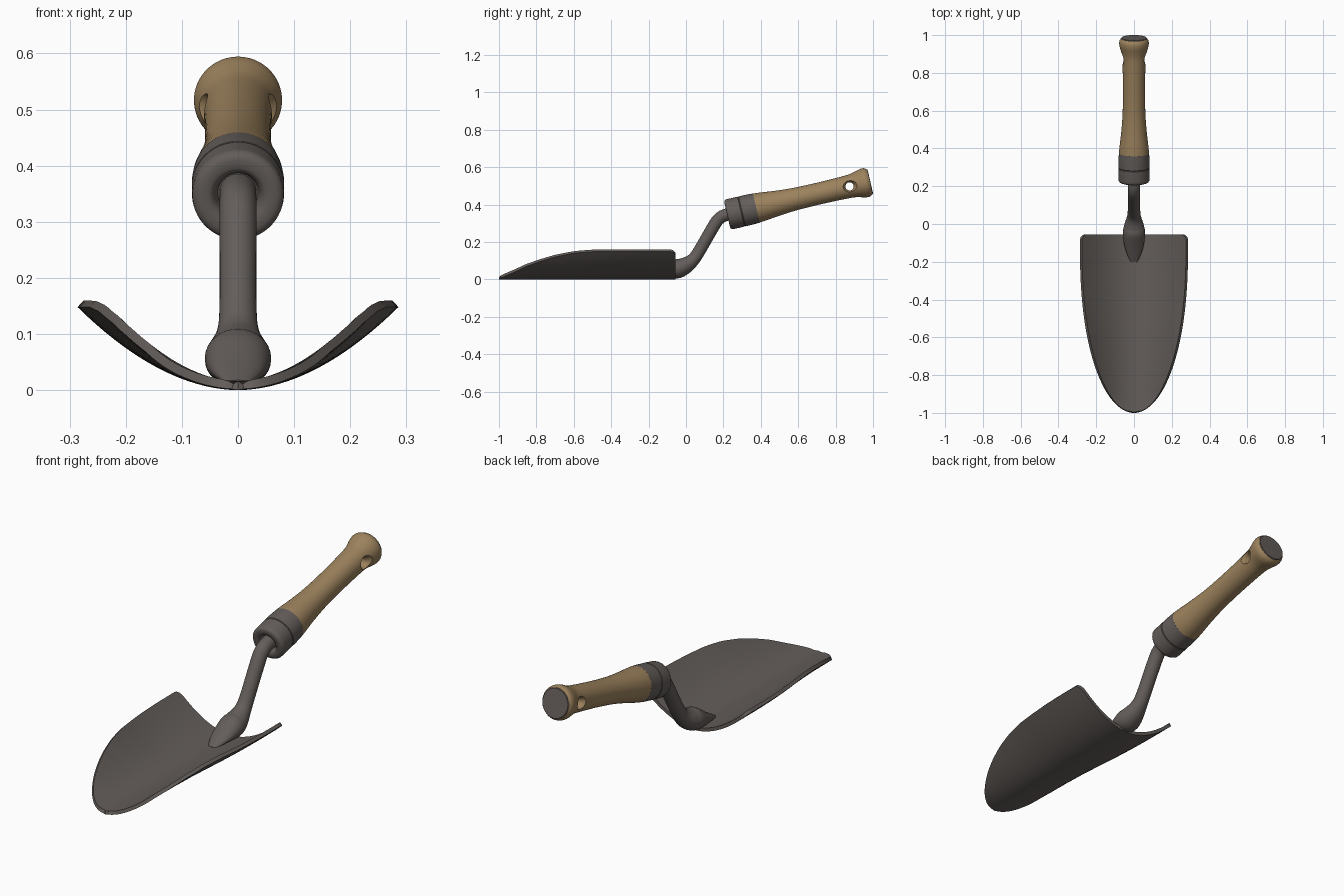
import bpy, bmesh, math
from mathutils import Vector

if "Cube" in bpy.data.objects:
    bpy.data.objects.remove(bpy.data.objects["Cube"])


def material(name, rgb):
    m = bpy.data.materials.new(name)
    m.diffuse_color = (*rgb, 1)
    m.use_nodes = True
    m.node_tree.nodes["Principled BSDF"].inputs["Base Color"].default_value = m.diffuse_color
    return m


STEEL = material("grey steel", (0.125, 0.110, 0.102))
WOOD = material("tan wood", (0.335, 0.225, 0.110))


def spline(pts, n):
    """Catmull-Rom through tuples of any length, n steps per span."""
    v = [Vector(p) for p in pts]
    v = [2 * v[0] - v[1]] + v + [2 * v[-1] - v[-2]]
    out = []
    for i in range(1, len(v) - 2):
        a, b, c, d = v[i - 1:i + 3]
        for k in range(n):
            t = k / n
            out.append(0.5 * (2 * b + (c - a) * t + (2 * a - 5 * b + 4 * c - d) * t * t
                              + (3 * b - a - 3 * c + d) * t ** 3))
    return out + [v[-2]]


def finish(bm, name, mat, angle=35):
    bmesh.ops.recalc_face_normals(bm, faces=bm.faces)
    me = bpy.data.meshes.new(name)
    bm.to_mesh(me)
    bm.free()
    me.materials.append(mat)
    ob = bpy.data.objects.new(name, me)
    bpy.context.collection.objects.link(ob)
    smooth(ob, angle)
    return ob


def smooth(ob, angle=35):
    bpy.ops.object.select_all(action='DESELECT')
    ob.select_set(True)
    bpy.context.view_layer.objects.active = ob
    bpy.ops.object.shade_smooth_by_angle(angle=math.radians(angle))


def loft(name, rings, mat, sides=48):
    """rings: (centre, side axis, up axis, side radius, up radius)"""
    bm = bmesh.new()
    loops = []
    for c, a, b, ra, rb in rings:
        loops.append([bm.verts.new(c + a * ra * math.cos(t) + b * rb * math.sin(t))
                      for t in (2 * math.pi * k / sides for k in range(sides))])
    for p, q in zip(loops, loops[1:]):
        for k in range(sides):
            j = (k + 1) % sides
            bm.faces.new((p[k], p[j], q[j], q[k]))
    bm.faces.new(loops[0])
    bm.faces.new(loops[-1])
    return finish(bm, name, mat)


X = Vector((1, 0, 0))

# Blade: curved scoop, superellipse outline, rounded rear corners
bm = bmesh.new()
LEN, HALF, COLS = 0.945, 0.286, 36
heights = [(0, .002), (.04, .02), (.09, .042), (.15, .071), (.22, .096), (.3, .12),
           (.4, .14), (.5, .148), (1, .148)]


def height(d):
    for (a, p), (b, q) in zip(heights, heights[1:]):
        if d <= b:
            return p + (q - p) * (d - a) / (b - a)


rows = []
ds = [0.9 * (k / 40) ** 2 for k in range(41)] + [.915 + .03 * math.sin(k * math.pi / 16) for k in range(9)]
for d in ds:
    full = HALF * math.sqrt(1 - max(0, (0.86 - d) / 0.86) ** 2.2)
    cut = max(0, (d - .915) / .03)
    w = full - 0.03 * (1 - math.sqrt(max(0, 1 - cut * cut)))
    row = []
    for k in range(COLS + 1):
        x = w * (2 * k / COLS - 1)
        u = abs(x) / full if full > 1e-6 else 0
        row.append(bm.verts.new((x, d - 1, height(d) * u ** 1.9)))
    rows.append(row)
for p, q in zip(rows, rows[1:]):
    for k in range(COLS):
        bm.faces.new((p[k], p[k + 1], q[k + 1], q[k]))
bmesh.ops.remove_doubles(bm, verts=bm.verts, dist=1e-5)
bmesh.ops.recalc_face_normals(bm, faces=bm.faces)
if sum(f.normal.z for f in bm.faces) < 0:
    bmesh.ops.reverse_faces(bm, faces=bm.faces)
blade_me = bpy.data.meshes.new("blade")
bm.to_mesh(blade_me)
bm.free()
blade_me.materials.append(STEEL)
blade = bpy.data.objects.new("blade", blade_me)
bpy.context.collection.objects.link(blade)
mod = blade.modifiers.new("thickness", 'SOLIDIFY')
mod.thickness, mod.offset = 0.016, 1
bpy.context.view_layer.objects.active = blade
bpy.ops.object.modifier_apply(modifier=mod.name)
smooth(blade)

# Neck: bent rod flaring into the blade; (y, z, half width, half height)
path = spline([(-.2, .012, .02, .006), (-.13, .034, .047, .024), (-.055, .054, .059, .05),
               (-.01, .070, .053, .046), (.035, .102, .038, .036), (.07, .150, .033, .033),
               (.15, .288, .033, .033), (.18, .327, .033, .033), (.215, .345, .033, .033),
               (.28, .36, .033, .033)], 6)
rings = []
for i, p in enumerate(path):
    t = path[min(i + 1, len(path) - 1)] - path[max(i - 1, 0)]
    up = Vector((0, -t[1], t[0])).normalized()
    rings.append((Vector((0, p[0], p[1])), X, up, p[2], p[3]))
loft("neck", rings, STEEL, 32)

# Handle axis, tilted up towards the rear
ANG = math.radians(13.1)
AXIS = Vector((0, math.cos(ANG), math.sin(ANG)))
UP = Vector((0, -math.sin(ANG), math.cos(ANG)))
START = Vector((0, 0.22, 0.345))


def lathe(name, profile, mat):
    return loft(name, [(START + AXIS * s, X, UP, r, r) for s, r in profile], mat, 64)


# Ferrule: front ring with recess around the neck, and rear band
lathe("ferrule_front", [(.03, .036), (.012, .04), (.003, .046), (0, .052), (0, .068), (.003, .076),
                        (.01, .081), (.02, .082), (.076, .082), (.08, .079)], STEEL)
lathe("ferrule_rear", [(.078, .079), (.082, .082), (.12, .082), (.16, .080)], STEEL)

# Grip with flared end
grip = lathe("grip", [tuple(p) for p in spline(
    [(.158, .080), (.2, .076), (.27, .068), (.36, .061), (.46, .0585), (.56, .059), (.65, .061),
     (.69, .064), (.72, .071), (.74, .0765), (.757, .0785), (.77, .0765), (.782, .069)], 4)], WOOD)

# Hanging hole with flared mouths, cut through the grip
C = START + AXIS * .672
cutter = loft("hole_cutter", [(C + X * x, AXIS, UP, r, r) for x, r in
              [(-.1, .06), (-.06, .034), (-.042, .022), (.042, .022), (.06, .034), (.1, .06)]], WOOD, 32)
cutter.hide_render = True
mod = grip.modifiers.new("hole", 'BOOLEAN')
mod.operation, mod.solver, mod.object = 'DIFFERENCE', 'EXACT', cutter
bpy.context.view_layer.objects.active = grip
bpy.ops.object.modifier_apply(modifier=mod.name)
bpy.data.objects.remove(cutter)
smooth(grip)

# Steel end cap
lathe("end_cap", [(.779, .068), (.784, .068), (.786, .066)], STEEL)
